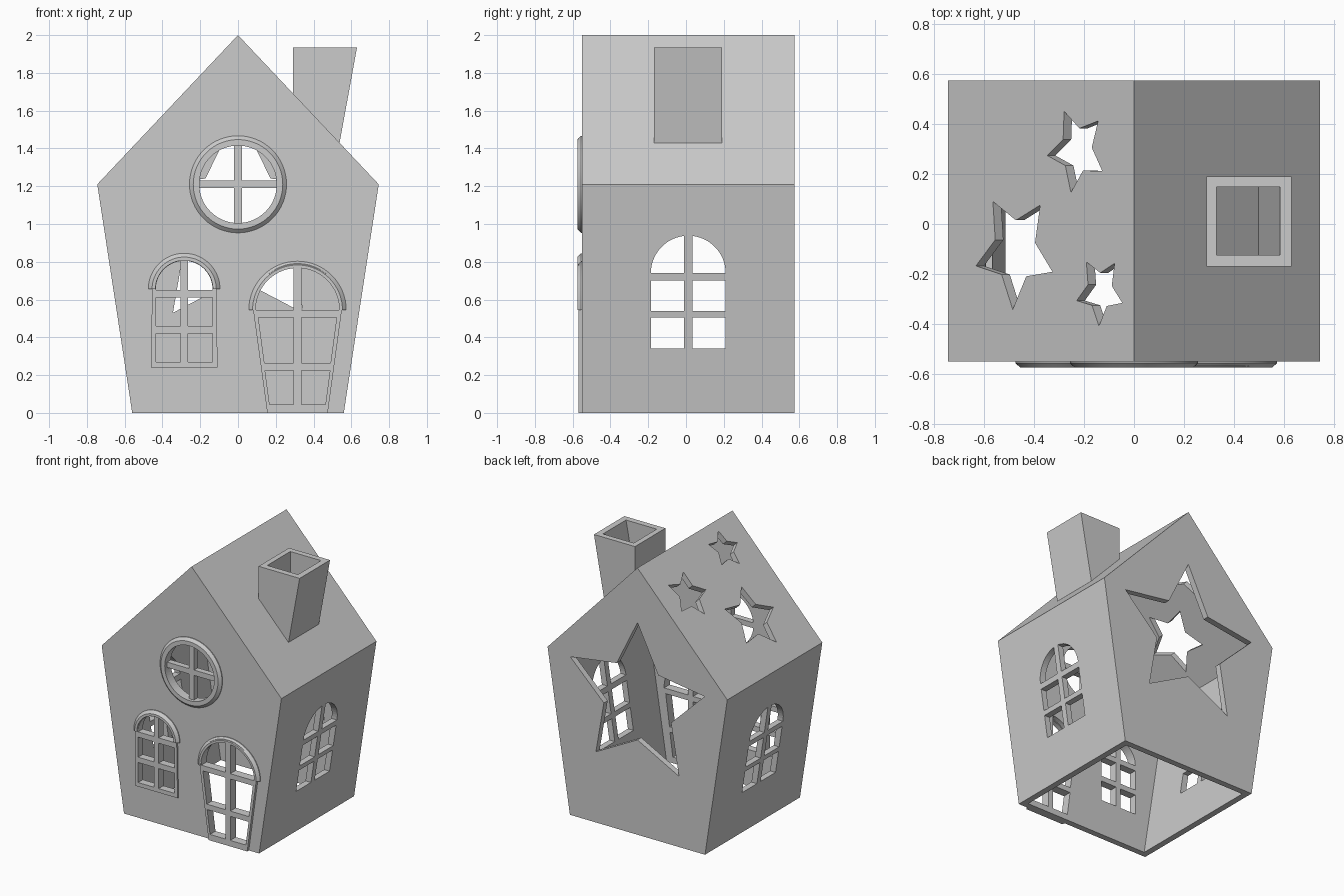
import bpy, bmesh
from math import sin, cos, asin, acos, pi, radians, hypot
from mathutils import Matrix, Vector

if "Cube" in bpy.data.objects:
    bpy.data.objects.remove(bpy.data.objects["Cube"])

FRONT, BACK = -0.55, 0.575
SLOPE = 0.79 / 0.745
XZ = Matrix(((1, 0, 0, 0), (0, 0, 1, 0), (0, 1, 0, 0), (0, 0, 0, 1)))  # depth = y
YZ = Matrix(((0, 0, 1, 0), (1, 0, 0, 0), (0, 1, 0, 0), (0, 0, 0, 1)))  # depth = x


def add_prism(bm, pts, d0, d1, frame=XZ):
    lo = [bm.verts.new(frame @ Vector((a, b, d0))) for a, b in pts]
    hi = [bm.verts.new(frame @ Vector((a, b, d1))) for a, b in pts]
    n = len(pts)
    bm.faces.new(lo)
    bm.faces.new(hi[::-1])
    for i in range(n):
        j = (i + 1) % n
        bm.faces.new((lo[i], hi[i], hi[j], lo[j]))


def make(name, bm):
    bmesh.ops.recalc_face_normals(bm, faces=bm.faces[:])
    me = bpy.data.meshes.new(name)
    bm.to_mesh(me)
    bm.free()
    ob = bpy.data.objects.new(name, me)
    bpy.context.collection.objects.link(ob)
    return ob


def solid(name, prisms):
    bm = bmesh.new()
    for p in prisms:
        add_prism(bm, *p)
    return make(name, bm)


def cut(ob, cutter):
    cutter.hide_render = True
    mod = ob.modifiers.new("cut", 'BOOLEAN')
    mod.operation, mod.solver, mod.object = 'DIFFERENCE', 'EXACT', cutter
    bpy.context.view_layer.objects.active = ob
    bpy.ops.object.modifier_apply(modifier=mod.name)


def star(r, ratio, start):
    out = []
    for i in range(10):
        a, q = radians(start + 36 * i), r if i % 2 == 0 else r * ratio
        out.append((q * cos(a), q * sin(a)))
    return out


def curved_pane(cx, zc, r, hb, z0, sx, sz=1):
    # pane bounded by an arc, the central bar and a sill at z0
    a0, a1 = asin(max(0, z0 - zc) / r), acos(hb / r)
    pts = [(hb, z0 - zc)] + ([(r, z0 - zc)] if z0 < zc else [])
    pts += [(r * cos(a0 + (a1 - a0) * i / 14), r * sin(a0 + (a1 - a0) * i / 14)) for i in range(15)]
    return [(cx + sx * x, zc + sz * z) for x, z in pts]


def arched_panes(cx, zc, r, hb, z0, rows):
    # rows: (bottom z, top z, bottom half width, top half width)
    out = []
    for s in (-1, 1):
        out.append(curved_pane(cx, zc, r, hb, z0, s))
        for b, t, wb, wt in rows:
            out.append([(cx + s * hb, b), (cx + s * wb, b), (cx + s * wt, t), (cx + s * hb, t)])
    return out


def trim(name, cx, zc, ri, ro, full):
    # chamfered moulding swept around a circle or half circle
    prof = [(ro, -.54), (ro, -.556), (ro - .02, -.575), (ri, -.575), (ri, -.54)]
    n = 64 if full else 32
    bm = bmesh.new()
    rings = []
    for i in range(n if full else n + 1):
        a = (2 * pi if full else pi) * i / n
        rings.append([bm.verts.new((cx + r * cos(a), y, zc + r * sin(a))) for r, y in prof])
    for i in range(n):
        p, q = rings[i], rings[(i + 1) % len(rings)]
        for k in range(5):
            bm.faces.new((p[k], p[(k + 1) % 5], q[(k + 1) % 5], q[k]))
    if not full:
        bm.faces.new(rings[0])
        bm.faces.new(rings[-1])
    ob = make(name, bm)
    bpy.ops.object.select_all(action='DESELECT')
    ob.select_set(True)
    bpy.context.view_layer.objects.active = ob
    bpy.ops.object.shade_smooth_by_angle(angle=radians(25))


# hollow house shell, open underneath
house = solid("house_shell", [([(-.56, 0), (.56, 0), (.745, 1.21), (0, 2), (-.745, 1.21)], FRONT, BACK)])
hollow = solid("hollow_cutter", [([(-.499, -.1), (.499, -.1), (.6975, 1.195), (0, 1.935), (-.6975, 1.195)],
                                  FRONT + .045, BACK - .045)])
cut(house, hollow)

# pane layouts
window = arched_panes(-.285, .655, .15, .02, .65, [(.27, .42, .15, .15), (.46, .61, .15, .15)])
door = arched_panes(.315, .555, .22, .02, .545, [(.045, .225, .148, .172), (.265, .505, .175, .207)])
side = arched_panes(.012, .74, .198, .022, .74, [(.34, .505, .198, .198), (.54, .70, .198, .198)])
round_w = [curved_pane(0, 1.21, .205, .02, 1.23, sx, sz) for sx in (-1, 1) for sz in (-1, 1)]
front_holes = [(p, -.68, -.45) for p in window + door]

# roof stars lie square to the left roof slope
holes = front_holes + [(p, -.68, -.45) for p in round_w] + [(p, -.9, .9, YZ) for p in side]
k = hypot(1, SLOPE)
for x, y, r, start in ((-.477, -.107, .235, -93), (-.23, .295, .172, -101), (-.137, -.268, .14, -92)):
    frame = Matrix(((1 / k, 0, -SLOPE / k, x), (0, 1, 0, y),
                    (SLOPE / k, 0, 1 / k, 2 + SLOPE * x), (0, 0, 0, 1)))
    holes.append((star(r, .52, start), -.08, .08, frame))
# large star in the back wall
holes.append(([(x, z + 1.004) for x, z in star(.586, .5, 90)], .45, .68))
openings = solid("opening_cutter", holes)
cut(house, openings)


# raised frames around the front window and the door
def arch_outline(cx, zc, r, base):
    return base + [(cx + r * cos(pi * i / 24), zc + r * sin(pi * i / 24)) for i in range(25)]


front_cutter = solid("front_cutter", front_holes)
for name, pts, depth in (
        ("window_frame", arch_outline(-.285, .655, .17, [(-.46, .24), (-.108, .24)]), -.562),
        ("door_frame", arch_outline(.315, .555, .236, [(.155, 0), (.475, 0)]), -.57)):
    cut(solid(name, [(pts, depth, -.54)]), front_cutter)

# mouldings
trim("round_window_trim", 0, 1.21, .205, .257, True)
trim("window_arch_trim", -.285, .655, .152, .19, False)
trim("door_arch_trim", .315, .545, .222, .258, False)

# chimney with a tapered flue closed by the roof
chimney = solid("chimney", [([(.29, 1.935), (.63, 1.935), (.535, 1.415), (.29, 1.67)], -.17, .19)])
flue = solid("flue_cutter", [([(.33, 2), (.597, 2), (.475, 1.35), (.33, 1.35)], -.125, .148)])
cut(chimney, flue)

for c in (hollow, openings, front_cutter, flue):
    bpy.data.objects.remove(c)
